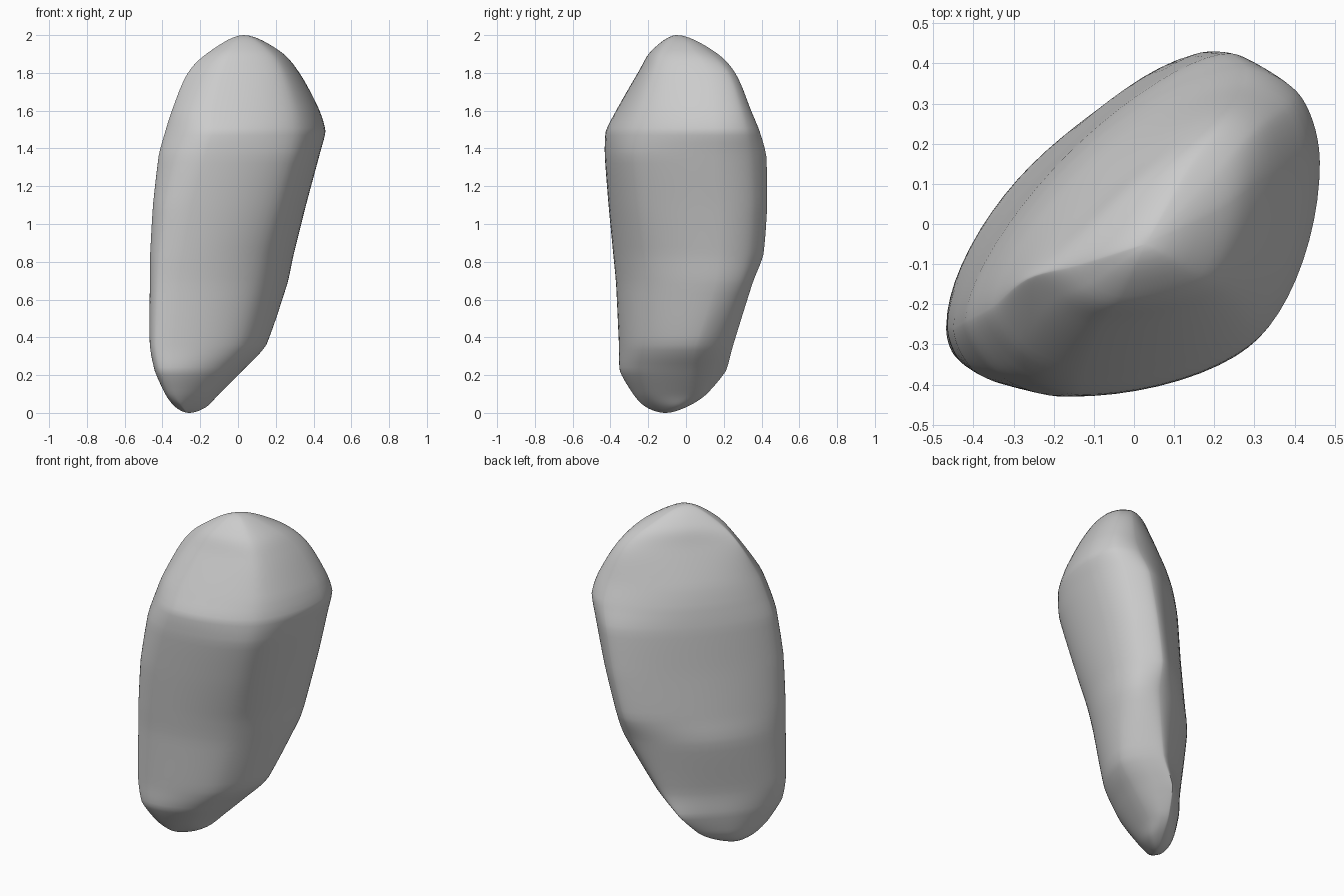
import bpy, bmesh, math

if "Cube" in bpy.data.objects:
    bpy.data.objects.remove(bpy.data.objects["Cube"])

# Each level: height, then the stone's reach in 8 compass directions (0, 45 ... 315 degrees)
LEVELS = [
    (0.03, -.17, -.14, .00, .170, .330, .360, .210, -.05),
    (0.10, -.10, -.03, .11, .210, .385, .450, .280, .02),
    (0.22, .02, .08, .21, .235, .440, .530, .350, .11),
    (0.36, .15, .19, .25, .240, .467, .548, .355, .18),
    (0.68, .26, .36, .35, .285, .467, .548, .370, .235),
    (0.84, .295, .41, .41, .275, .465, .548, .385, .27),
    (1.10, .36, .465, .43, .255, .450, .540, .410, .345),
    (1.36, .43, .505, .425, .240, .420, .505, .430, .415),
    (1.49, .463, .52, .39, .220, .385, .465, .425, .42),
    (1.60, .432, .485, .345, .190, .350, .420, .370, .385),
    (1.80, .325, .37, .26, .110, .265, .290, .255, .29),
    (1.92, .215, .21, .14, .055, .140, .180, .180, .205),
]
DIRS = [(math.cos(math.radians(45 * k)), math.sin(math.radians(45 * k))) for k in range(8)]
BIAS = (.7, .5, .25, .5, .75, .5, .25, .5)   # where the outline touches each reach line
STEPS, ARC, ROUND = 6, 10, 0.75


def tip(z, x, y):
    """A level shrunk to one point."""
    return (z,) + tuple(x * c + y * s for c, s in DIRS)


def mirrored(end, inner):
    """Phantom level beyond a tip, so the surface closes as a round dome."""
    return (inner[0],) + tuple(2 * a - b for a, b in zip(end[1:], inner[1:]))


def blend(a, b, c, d, t, smooth):
    """Between levels b and c: smooth 1 is a rounded curve, 0 is a straight flank."""
    out = []
    for p, q, r, s in zip(a, b, c, d):
        curve = 0.5 * (2 * q + (r - p) * t + (2 * p - 5 * q + 4 * r - s) * t * t
                       + (3 * q - p - 3 * r + s) * t ** 3)
        out.append(smooth * curve + (1 - smooth) * (q + (r - q) * t))
    return tuple(out)


def section(level):
    """Rounded outline touching all eight reach lines."""
    z, h = level[0], level[1:]
    corners = []
    for k in range(8):
        (c0, s0), (c1, s1) = DIRS[k], DIRS[(k + 1) % 8]
        det = c0 * s1 - s0 * c1
        corners.append(((h[k] * s1 - h[(k + 1) % 8] * s0) / det,
                        (c0 * h[(k + 1) % 8] - c1 * h[k]) / det))
    touch = [tuple(a + (b - a) * BIAS[k] for a, b in zip(corners[k - 1], corners[k]))
             for k in range(8)]
    ring = []
    for k in range(8):
        p, q, r = touch[k], corners[k], touch[(k + 1) % 8]
        for i in range(ARC):
            t = i / ARC
            w = ((1 - t) ** 2, 2 * ROUND * t * (1 - t), t * t)
            ring.append(tuple((w[0] * p[m] + w[1] * q[m] + w[2] * r[m]) / sum(w)
                              for m in (0, 1)) + (z,))
    return ring


# Stack of levels with rounded tips
stack = [tip(0, -.26, -.11)] + LEVELS + [tip(2, .03, -.05)]
stack = [mirrored(stack[0], stack[1])] + stack + [mirrored(stack[-1], stack[-2])]
spans = len(stack) - 3
levels = [blend(*stack[i:i + 4], j / STEPS, 1 if i < 2 or i > spans - 4 else 0.5)
          for i in range(spans) for j in range(STEPS)] + [stack[-2]]

# Skin the stone
bm = bmesh.new()
rings = [[bm.verts.new(p) for p in section(lv)] for lv in levels]
n = 8 * ARC
for lo, hi in zip(rings, rings[1:]):
    for i in range(n):
        j = (i + 1) % n
        bm.faces.new((lo[i], lo[j], hi[j], hi[i]))
bmesh.ops.remove_doubles(bm, verts=bm.verts, dist=1e-4)
bmesh.ops.recalc_face_normals(bm, faces=bm.faces)
mesh = bpy.data.meshes.new("standing_stone")
bm.to_mesh(mesh)
bm.free()
stone = bpy.data.objects.new("standing_stone", mesh)
bpy.context.collection.objects.link(stone)
bpy.context.view_layer.objects.active = stone
stone.select_set(True)
bpy.ops.object.shade_smooth_by_angle(angle=math.radians(30))
